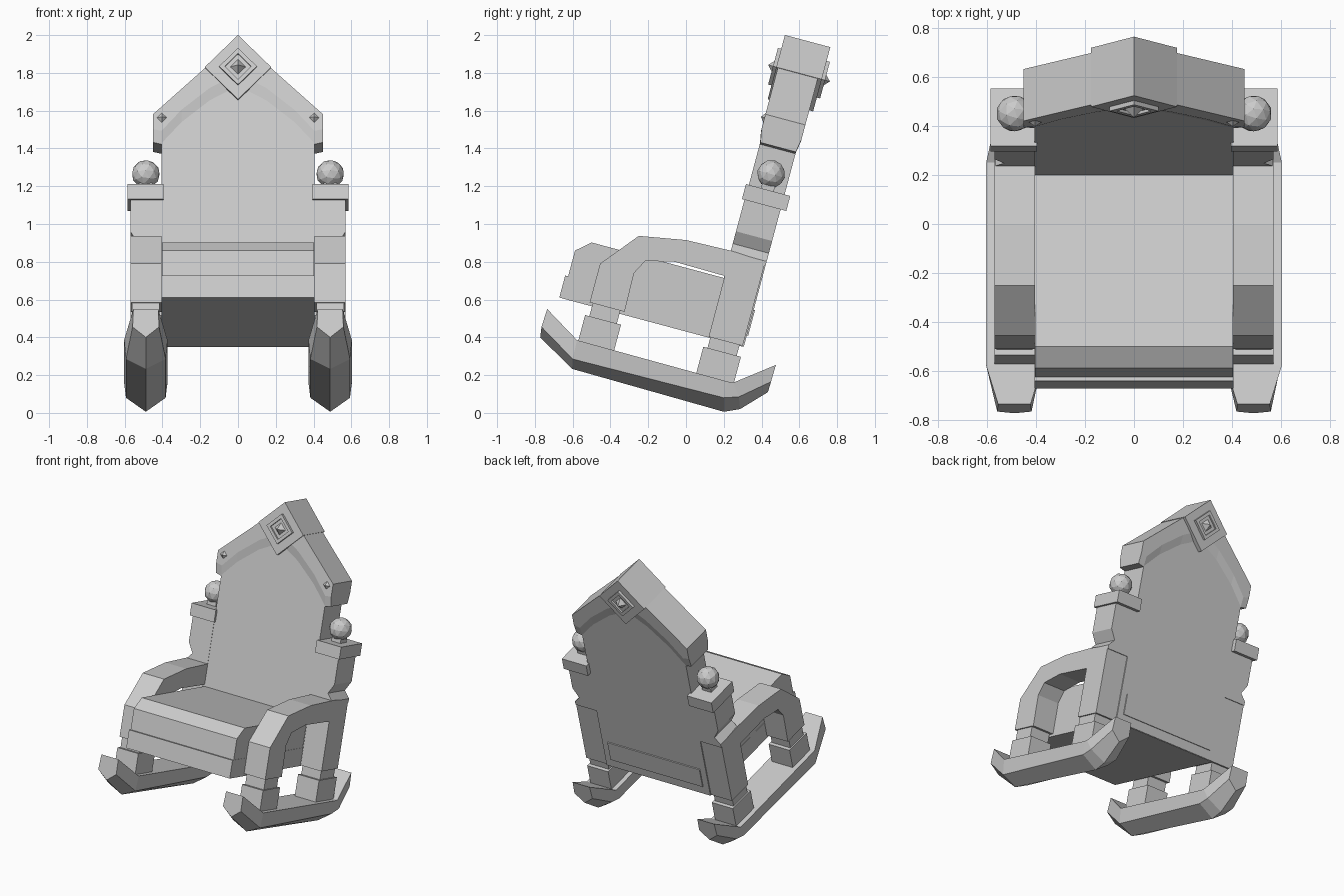
import bpy, bmesh, math
from mathutils import Matrix, Vector

cube = bpy.data.objects.get("Cube")
if cube:
    bpy.data.objects.remove(cube, do_unlink=True)

grey = bpy.data.materials.new("light_grey")
grey.use_nodes = True
COLOUR = (0.6, 0.6, 0.6, 1)
grey.diffuse_color = COLOUR
grey.node_tree.nodes["Principled BSDF"].inputs["Base Color"].default_value = COLOUR

# The whole chair rocks back by this angle
TILT = Matrix.Rotation(math.radians(-15), 4, 'X')
ARM_X = 0.488


def finish(name, bm, tilt=True):
    bmesh.ops.recalc_face_normals(bm, faces=bm.faces)
    if tilt:
        bm.transform(TILT)
    mesh = bpy.data.meshes.new(name)
    bm.to_mesh(mesh)
    bm.free()
    mesh.materials.append(grey)
    obj = bpy.data.objects.new(name, mesh)
    bpy.context.collection.objects.link(obj)
    return obj


def loft(name, rings, tilt=True):
    """Skin a row of closed rings and cap both ends."""
    bm = bmesh.new()
    rows = [[bm.verts.new(p) for p in ring] for ring in rings]
    n = len(rows[0])
    for a, b in zip(rows, rows[1:]):
        for i in range(n):
            j = (i + 1) % n
            bm.faces.new((a[i], a[j], b[j], b[i]))
    bm.faces.new(rows[0])
    bm.faces.new(rows[-1])
    return finish(name, bm, tilt)


def side_prism(name, profile, x0, x1, tilt=True):
    return loft(name, [[(x, y, z) for y, z in profile] for x in (x0, x1)], tilt)


def front_prism(name, profile, y0, y1):
    return loft(name, [[(x, y, z) for x, z in profile] for y in (y0, y1)])


def box(name, x0, x1, y0, y1, z0, z1):
    return side_prism(name, [(y0, z0), (y1, z0), (y1, z1), (y0, z1)], x0, x1)


def diamond(cx, cz, r):
    return [(cx - r, cz), (cx, cz - r), (cx + r, cz), (cx, cz + r)]


def stud(name, cx, cz, r, y, tip):
    """Four-sided pyramid nail head."""
    bm = bmesh.new()
    base = [bm.verts.new((x, y, z)) for x, z in diamond(cx, cz, r)]
    top = bm.verts.new((cx, tip, cz))
    for i in range(4):
        bm.faces.new((base[i], base[(i + 1) % 4], top))
    bm.faces.new(base)
    return finish(name, bm)


# Seat frame and cushion
box("seat_frame", -0.405, 0.405, -0.806, 0.2, 0.416, 0.537)
side_prism("seat_cushion", [(-0.79, 0.537), (-0.79, 0.678), (-0.716, 0.742),
                            (0.1, 0.742), (0.1, 0.537)], -0.403, 0.403)

# Backrest panel with a plate low on its rear
front_prism("back_panel", [(-0.406, 0.418), (0.406, 0.418), (0.406, 1.55),
                           (0, 1.93), (-0.406, 1.55)], 0.009, 0.205)
box("rear_plate", -0.36, 0.36, 0.2, 0.212, 0.48, 0.62)

# Gabled top rail with a sloping arched lower edge
half = [(0.0, 1.79), (0.15, 1.71), (0.3, 1.59), (0.405, 1.475), (0.45, 1.485)]
stations = [(-x, w) for x, w in half[:0:-1]] + half
rings = []
for x, low in stations:
    top = 2.05 - 0.92 * abs(x)
    rings.append([(x, 0.01, low), (x, -0.003, low + 0.07), (x, -0.003, top),
                  (x, 0.216, top), (x, 0.216, low + 0.07), (x, 0.204, low)])
loft("gable_rail", rings)

# Crown block and its layered ornament on both faces
CROWN = 1.892
front_prism("crown_block", diamond(0, CROWN, 0.176), -0.012, 0.237)
for label, face, out in (("front", -0.012, -1), ("rear", 0.237, 1)):
    loft(label + "_crown_frame", [
        [(x, face + out * d, z) for x, z in diamond(0, CROWN, r)]
        for r, d in ((0.1, -0.01), (0.1, 0.018), (0.07, 0.018), (0.07, 0.006))])
    stud(label + "_crown_stud", 0, CROWN, 0.043, face + out * 0.004, face + out * 0.045)

# Arm profile: front leg, arm rest and rear leg in one piece
arm = [(-0.51, 0.585), (-0.455, 0.79), (-0.25, 0.937), (0, 0.915), (0.24, 0.858),
       (0.42, 0.80), (0.30, 0.355), (0.12, 0.403), (0.205, 0.725), (-0.06, 0.80),
       (-0.215, 0.805), (-0.275, 0.74), (-0.325, 0.535)]

# Rocker stations: top, flank and keel points, then top and flank half widths
rocker = [((-0.735, 0.55), (-0.765, 0.455), (-0.772, 0.40), 0.066, 0.07),
          ((-0.577, 0.385), (-0.6, 0.285), (-0.603, 0.233), 0.115, 0.105),
          ((0.22, 0.166), (0.2, 0.08), (0.2, 0.006), 0.115, 0.105),
          ((0.25, 0.16), (0.28, 0.085), (0.286, 0.02), 0.115, 0.105),
          ((0.476, 0.254), (0.45, 0.165), (0.434, 0.11), 0.066, 0.07)]

for side, s in (("left", 1), ("right", -1)):
    c = s * ARM_X
    side_prism(side + "_arm", arm, s * 0.404, s * 0.57, tilt=False)

    # Feet with narrow necks
    for end, y0, y1 in (("front", -0.65, -0.453), ("rear", -0.002, 0.204)):
        box(f"{side}_{end}_neck", c - 0.073, c + 0.073, y0 + 0.023, y1 - 0.023, 0.34, 0.46)
        box(f"{side}_{end}_foot", c - 0.082, c + 0.082, y0, y1, 0.2, 0.362)

    # Keeled rocker with tapered ends
    loft(side + "_rocker", [
        [(c - a, *t), (c + a, *t), (c + b, *m), (c, *k), (c - b, *m)]
        for t, m, k, a, b in rocker], tilt=False)

    # Notched back post with cap and ball finial
    post = [(0.404, 0.86), (0.57, 0.86), (0.57, 0.885), (0.53, 0.93),
            (0.57, 0.997), (0.57, 1.18), (0.404, 1.18)]
    front_prism(side + "_post", [(s * x, z) for x, z in post], 0.007, 0.205)
    box(side + "_post_cap", s * 0.395, s * 0.585, -0.007, 0.236, 1.17, 1.252)
    box(side + "_finial_neck", c - 0.035, c + 0.035, 0.075, 0.145, 1.24, 1.28)
    bm = bmesh.new()
    bmesh.ops.create_icosphere(bm, subdivisions=2, radius=0.075)
    bm.transform(Matrix.Translation(Vector((c, 0.108, 1.338))))
    finish(side + "_finial_ball", bm)

    stud(side + "_rail_stud", s * 0.403, 1.617, 0.03, 0.0, -0.022)
